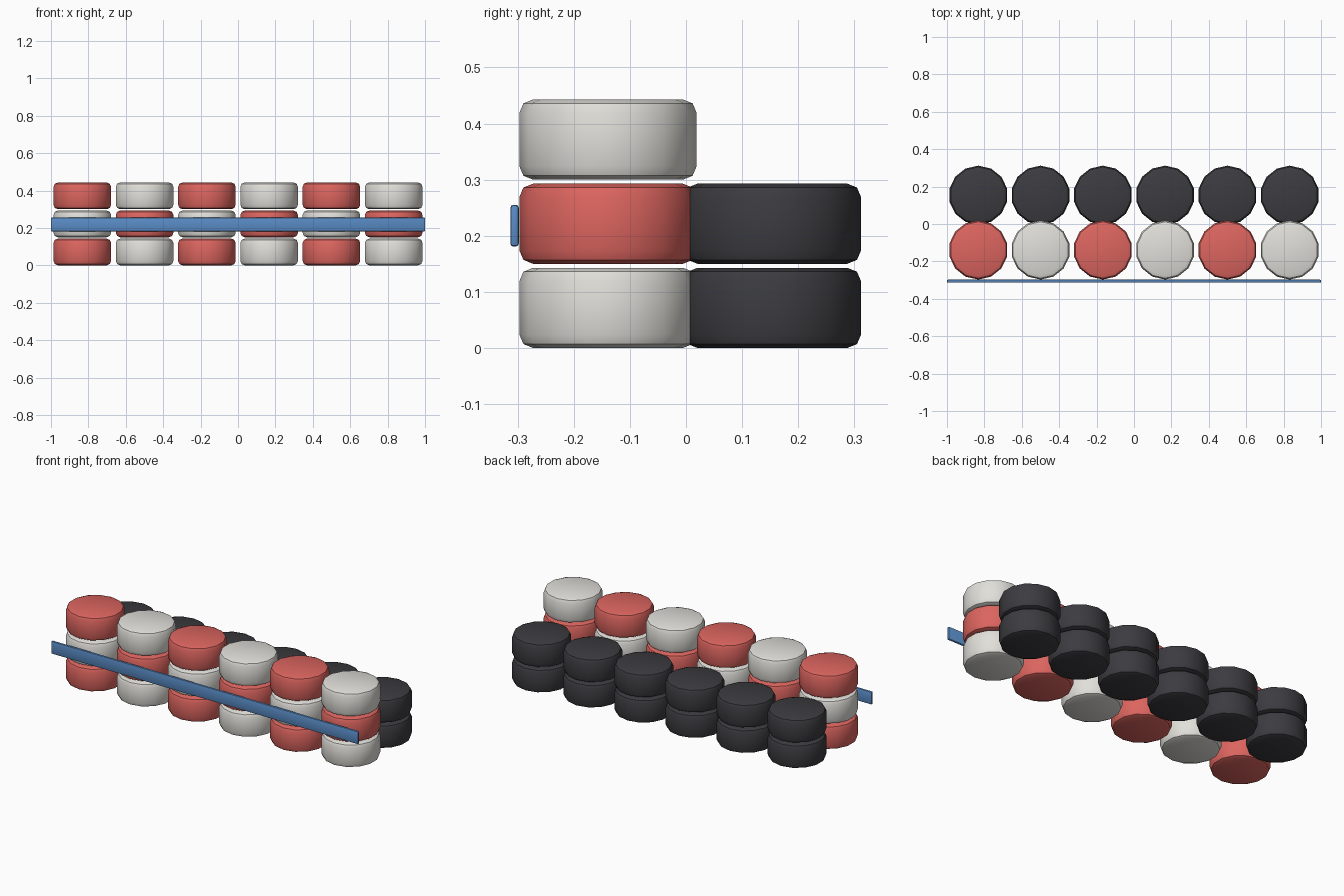
import bpy, bmesh, math
from mathutils import Matrix, Vector

if "Cube" in bpy.data.objects:
    bpy.data.objects.remove(bpy.data.objects["Cube"])


def material(name, rgb):
    m = bpy.data.materials.new(name)
    m.diffuse_color = (*rgb, 1)
    m.use_nodes = True
    m.node_tree.nodes["Principled BSDF"].inputs["Base Color"].default_value = m.diffuse_color
    return m


RED = material("red_paint", (0.72, 0.13, 0.115))
WHITE = material("white_paint", (0.75, 0.74, 0.70))
BLACK = material("black_rubber", (0.045, 0.045, 0.052))
BLUE = material("blue_belt", (0.10, 0.26, 0.56))

RADIUS, HEIGHT, STEP, PITCH = 0.158, 0.143, 0.15, 0.333


def finish(bm, name, mat):
    me = bpy.data.meshes.new(name)
    bm.to_mesh(me)
    bm.free()
    me.materials.append(mat)
    return me


def tyre_mesh(name, mat):
    # 14-sided drum with rounded shoulders
    bm = bmesh.new()
    bmesh.ops.create_cone(bm, cap_ends=True, segments=14, radius1=RADIUS,
                          radius2=RADIUS, depth=HEIGHT,
                          matrix=Matrix.Translation((0, 0, HEIGHT / 2)))
    rims = [e for e in bm.edges if abs(e.verts[0].co.z - e.verts[1].co.z) < 1e-4]
    bmesh.ops.bevel(bm, geom=rims, offset=0.024, segments=2, profile=0.5,
                    affect='EDGES')
    return finish(bm, name, mat)


def place(mesh, name, loc):
    ob = bpy.data.objects.new(name, mesh)
    ob.location = loc
    bpy.context.collection.objects.link(ob)
    return ob


def smooth(ob):
    bpy.ops.object.select_all(action='DESELECT')
    ob.select_set(True)
    bpy.context.view_layer.objects.active = ob
    bpy.ops.object.shade_smooth_by_angle(angle=math.radians(40))


red = tyre_mesh("red_tyre", RED)
white = tyre_mesh("white_tyre", WHITE)
black = tyre_mesh("black_tyre", BLACK)

# Front row: three high, chequered; back row: two high, black
for col in range(6):
    x = (col - 2.5) * PITCH
    for row in range(3):
        mesh = white if (col + row) % 2 else red
        ob = place(mesh, f"front_tyre_{col}_{row}", (x, -0.139, row * STEP))
        if col == 0 and row < 2:
            smooth(ob)
    for row in range(2):
        ob = place(black, f"back_tyre_{col}_{row}", (x, 0.154, row * STEP))
        if col == 0 and row == 0:
            smooth(ob)

# Belt strapped across the front
bm = bmesh.new()
bmesh.ops.create_cube(bm, size=1)
bmesh.ops.scale(bm, vec=Vector((2.0, 0.015, 0.074)), verts=bm.verts)
bmesh.ops.bevel(bm, geom=list(bm.edges), offset=0.005, segments=2, profile=0.5,
                affect='EDGES')
belt = place(finish(bm, "belt", BLUE), "front_belt", (0, -0.3055, 0.218))
smooth(belt)
